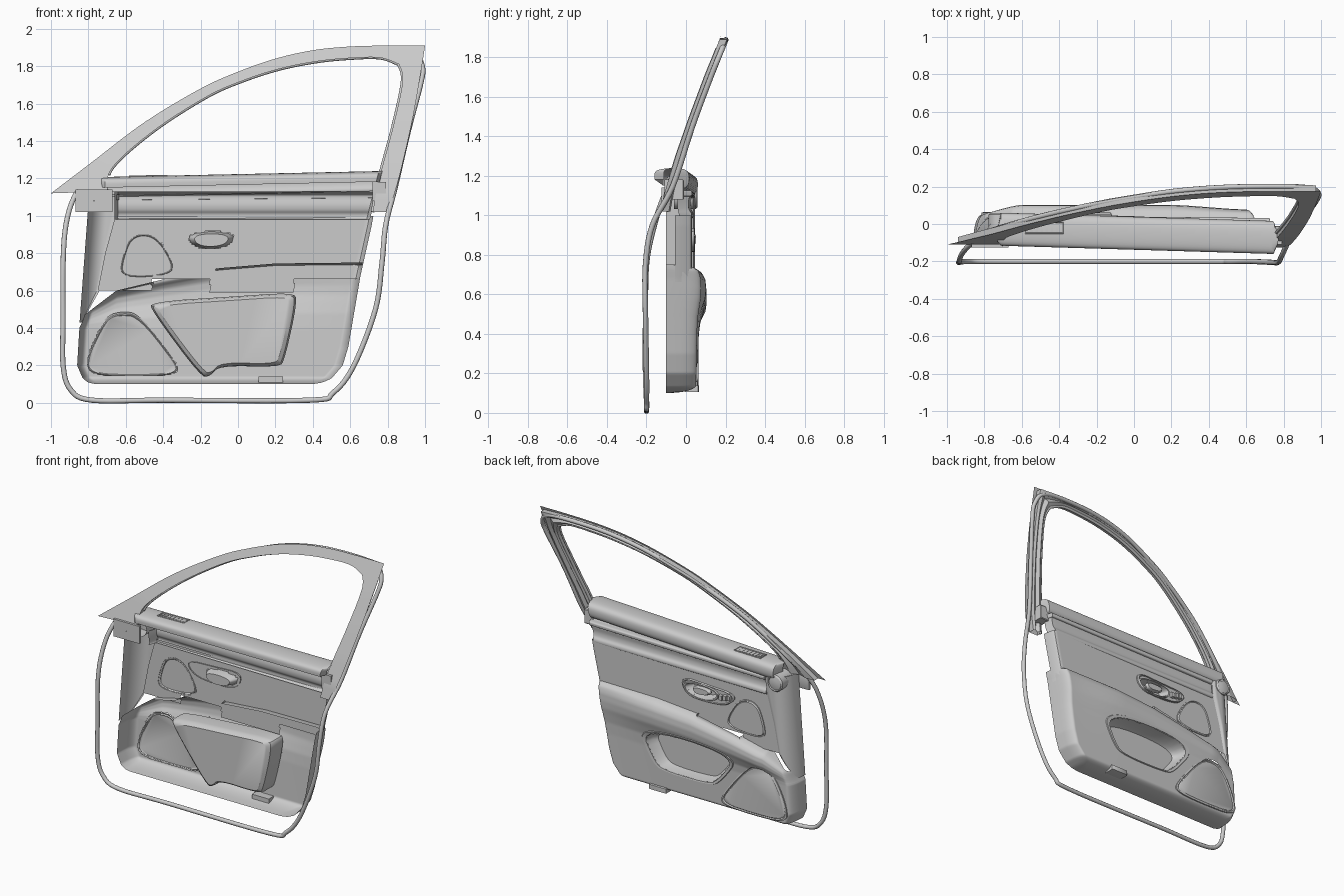
import bpy, bmesh, math
from mathutils import Vector

if "Cube" in bpy.data.objects:
    bpy.data.objects.remove(bpy.data.objects["Cube"])


def interp(table, t):
    if t <= table[0][0]:
        return table[0][1]
    for (a, p), (b, q) in zip(table, table[1:]):
        if t <= b:
            return p + (q - p) * (t - a) / (b - a)
    return table[-1][1]


def smooth(t):
    t = max(0.0, min(1.0, t))
    return t * t * (3 - 2 * t)


def roll(d, r):
    return math.sqrt(max(0.0, 1 - (1 - min(max(d, 0) / r, 1)) ** 2))


def catmull(pts, n=8, closed=False):
    P = [Vector(p) for p in pts]
    m = len(P)
    out = []
    for i in range(m if closed else m - 1):
        g = lambda k: P[k % m] if closed else P[max(0, min(m - 1, k))]
        a, b, c, d = g(i - 1), g(i), g(i + 1), g(i + 2)
        for j in range(n):
            t = j / n
            out.append(0.5 * (2 * b + (c - a) * t + (2 * a - 5 * b + 4 * c - d) * t * t
                              + (3 * b - a - 3 * c + d) * t ** 3))
    return out if closed else out + [P[-1]]


def rounded(pts, k=3):
    for _ in range(k):
        pts = [q for a, b in zip(pts, pts[1:] + pts[:1]) for q in
               ((a[0] * .75 + b[0] * .25, a[1] * .75 + b[1] * .25),
                (a[0] * .25 + b[0] * .75, a[1] * .25 + b[1] * .75))]
    return pts


def scaled(pts, s):
    cx, cz = sum(p[0] for p in pts) / len(pts), sum(p[1] for p in pts) / len(pts)
    return [(cx + (x - cx) * s, cz + (z - cz) * s) for x, z in pts]


def inside(x, z, poly):
    hit = False
    for (a, b), (c, d) in zip(poly, poly[1:] + poly[:1]):
        if (b > z) != (d > z) and x < a + (c - a) * (z - b) / (d - b):
            hit = not hit
    return hit


def make(name, verts, faces, angle=35, recalc=False):
    me = bpy.data.meshes.new(name)
    me.from_pydata([tuple(v) for v in verts], [], faces)
    bm = bmesh.new()
    bm.from_mesh(me)
    if recalc:
        bmesh.ops.recalc_face_normals(bm, faces=bm.faces)
    bmesh.ops.delete(bm, geom=[v for v in bm.verts if not v.link_faces], context='VERTS')
    bm.to_mesh(me)
    bm.free()
    ob = bpy.data.objects.new(name, me)
    bpy.context.collection.objects.link(ob)
    bpy.ops.object.select_all(action='DESELECT')
    ob.select_set(True)
    bpy.context.view_layer.objects.active = ob
    bpy.ops.object.shade_smooth_by_angle(angle=math.radians(angle))
    return ob


def sheet(name, nu, nv, f, skip=None, angle=35):
    V = [Vector(f(i / nu, j / nv)) for j in range(nv + 1) for i in range(nu + 1)]
    F = []
    for j in range(nv):
        for i in range(nu):
            q = [j * (nu + 1) + i, (j + 1) * (nu + 1) + i, (j + 1) * (nu + 1) + i + 1, j * (nu + 1) + i + 1]
            c = sum((V[k] for k in q), Vector()) / 4
            if not (skip and skip(c.x, c.z)):
                F.append(q)
    return make(name, V, F, angle)


def loft(name, rings, cap=True, angle=35):
    n = len(rings[0])
    F = [[r * n + i, r * n + (i + 1) % n, (r + 1) * n + (i + 1) % n, (r + 1) * n + i]
         for r in range(len(rings) - 1) for i in range(n)]
    if cap:
        F.append([(len(rings) - 1) * n + i for i in range(n)])
    return make(name, [v for r in rings for v in r], F, angle, True)


def at(pts, y):
    return [(x, y(x, z) if callable(y) else y, z) for x, z in pts]


def box(name, c, s):
    h = [(-1, -1), (1, -1), (1, 1), (-1, 1)]
    ring = lambda y, k: [(c[0] + a * s[0] / 2 * k, y, c[2] + b * s[2] / 2 * k) for a, b in h]
    y0, y1 = c[1] - s[1] / 2, c[1] + s[1] / 2
    return loft(name, [ring(y0, .02), ring(y0, 1), ring(y1 - .004, 1), ring(y1, .9)])


def tube(name, pts, r, closed=True):
    cu = bpy.data.curves.new(name, 'CURVE')
    cu.dimensions, cu.bevel_depth, cu.bevel_resolution = '3D', r, 3
    sp = cu.splines.new('POLY')
    sp.points.add(len(pts) - 1)
    for p, q in zip(sp.points, pts):
        p.co = (*q, 1)
    sp.use_cyclic_u = closed
    ob = bpy.data.objects.new(name, cu)
    bpy.context.collection.objects.link(ob)
    bpy.ops.object.select_all(action='DESELECT')
    ob.select_set(True)
    bpy.context.view_layer.objects.active = ob
    bpy.ops.object.convert(target='MESH')
    bpy.ops.object.shade_smooth_by_angle(angle=math.radians(50))


# Window frame: outer/inner outline pairs swept with a channel section
def frame_y(z):
    return interp([(1.0, -.13), (1.12, -.11), (1.3, -.055), (1.5, .015), (1.7, .09), (1.91, .175)], z)


top = [(-1, 1.12, -.7, 1.13), (-.79, 1.28, -.67, 1.26), (-.5, 1.5, -.45, 1.455), (-.2, 1.68, -.17, 1.635),
       (0, 1.77, .02, 1.72), (.2, 1.84, .22, 1.785), (.4, 1.885, .42, 1.825), (.6, 1.905, .6, 1.843),
       (.8, 1.91, .76, 1.845), (1, 1.91, .86, 1.81)]
pillar = [(1, 1.91, .86, 1.81), (.975, 1.75, .88, 1.72), (.93, 1.5, .83, 1.48), (.86, 1.2, .755, 1.2), (.805, 1.02, .72, 1.02)]
band = catmull(top) + catmull(pillar)[1:]
section = [(0, 0), (1, 0), (1, .035), (.8, .048), (.6, .03), (.4, .048), (.2, .04), (.2, .003)]


def frame(u, v):
    o = band[round(u * (len(band) - 1))]
    w, dy = section[round(v * 7)]
    x, z = o[0] + (o[2] - o[0]) * w, o[1] + (o[3] - o[1]) * w
    return x, frame_y(z) + dy, z


sheet("window_frame", len(band) - 1, 7, frame, angle=30)
box("mirror_corner_plate", (-.77, -.115, 1.08), (.2, .02, .12))
box("pillar_foot", (.755, -.06, 1.13), (.07, .1, .1))

# Weather seal running all around the door
low_seal = [(-.875, -.11, 1.1), (-.92, -.16, .95), (-.935, -.2, .75), (-.935, -.205, .45), (-.935, -.205, .2), (-.895, -.2, .07),
            (-.78, -.2, .014), (-.4, -.2, .014), (.38, -.2, .014), (.51, -.2, .055), (.62, -.2, .2), (.735, -.205, .5),
            (.77, -.205, .75), (.79, -.17, .95)]
up_seal = [(.84, 1.15), (.91, 1.45), (.98, 1.72), (.985, 1.8), (.95, 1.86), (.85, 1.885), (.6, 1.885), (.4, 1.865),
           (.2, 1.82), (0, 1.745), (-.2, 1.655), (-.5, 1.475), (-.78, 1.23)]
tube("weather_seal", catmull(low_seal + [(x, frame_y(z) + .035, z) for x, z in up_seal], 6, True), .014)
tube("glass_seal", [(p[2], frame_y(p[3]) + .03, p[3]) for p in band[6:]], .01, False)

# Outlines of the openings and grilles
pocket = rounded([(-.45, .53), (-.28, .29), (-.2, .26), (.12, .26), (.2, .3), (.31, .53)])
bin_out = rounded([(-.47, .54), (-.46, .49), (-.2, .14), (-.15, .14), (-.1, .2), (.22, .19), (.25, .23), (.32, .55), (.29, .59), (0, .57)], 2)
woofer = rounded([(-.81, .15), (-.8, .27), (-.71, .45), (-.63, .48), (-.53, .47), (-.33, .22), (-.32, .15), (-.55, .14)])
mid = rounded([(-.63, .68), (-.62, .77), (-.57, .9), (-.44, .9), (-.34, .74), (-.36, .69), (-.5, .67)])
bezel = rounded([(-.42, .92), (-.36, .83), (-.2, .81), (-.02, .82), (.02, .94), (-.2, .93)], 2)
cup = rounded([(-.27, .9), (-.25, .84), (-.15, .82), (-.04, .84), (-.01, .9), (-.14, .92)], 3)

# Lower panel with armrest
right = [(.1, .4), (.108, .45), (.13, .5), (.2, .56), (.3, .59), (.68, .655), (.95, .715), (1.2, .76)]
left = [(.1, -.76), (.108, -.8), (.13, -.83), (.2, -.86), (.45, -.845), (.75, -.82)]
ztop = [(-.86, .44), (-.65, .6), (-.4, .66), (-.1, .72), (.2, .745), (.66, .75)]
bulge = [(.1, 0), (.4, .01), (.48, .018), (.54, .035), (.58, .048), (.63, .053), (.68, .048), (.71, .033), (.73, .01), (.742, -.03), (.75, -.08)]


def low_y(x, z):
    z0 = z if z < .4 else .4 + (z - .4) * .35 / (interp(ztop, x) - .4)
    b = interp(bulge, z0)
    y = .05 + b * smooth((x + .86) / .28) * (1 - .5 * smooth((x - .15) / .5) if b > 0 else 1)
    return max(y, .06) if -.46 < x < -.12 and z0 > .6 else y


def lower(u, v):
    s = .5 - .5 * math.cos(math.pi * u)
    u = .6 * u + .4 * s
    z0 = .1 + .65 * (v ** 1.3)
    xl, xr = interp(left, z0), interp(right, z0)
    x = xl + (xr - xl) * u
    z = z0 if z0 < .4 else .4 + (z0 - .4) * (interp(ztop, x) - .4) / .35
    k = roll(min(u, 1 - u) * (xr - xl), .045) * roll(z0 - .1, .04)
    return x, -.1 + (low_y(x, z) + .1) * k, z


sheet("lower_panel", 150, 70, lower, lambda x, z: inside(x, z, pocket) or inside(x, z, woofer))
loft("door_pocket", [at(scaled(pocket, 1.1), lambda x, z: low_y(x, z) - .002),
                     at(scaled(pocket, 1.08), lambda x, z: low_y(x, z) + .005),
                     at(pocket, lambda x, z: low_y(x, z) + .003), at(scaled(pocket, .95), .01),
                     at(scaled(pocket, .88), -.02)])
loft("pocket_bin", [at(bin_out, .05), at(bin_out, -.04), at(scaled(bin_out, .97), -.07), at(scaled(bin_out, .9), -.085)])


def grille(name, poly, y):
    loft(name, [at(scaled(poly, 1.05), y - .003), at(scaled(poly, 1.05), y + .006), at(poly, y + .008),
                at(scaled(poly, .97), y + .001), at(scaled(poly, .94), y + .005)])


grille("lower_speaker", woofer, .055)
box("courtesy_lamp", (.175, .03, .122), (.13, .07, .035))

# Middle insert with stepped lower edge
edge = [(.43, -.835), (.6, -.74), (.8, -.7), (1.0, -.645), (1.13, -.63)]


def insert(u, v):
    z = .59 + .41 * v
    xl, xr = interp(edge, z) - .01, interp(right, z)
    return xl + (xr - xl) * u, -.055 + .085 * roll((1 - u) * (xr - xl), .03), z


def insert_skip(x, z):
    return z < (.6 if x < -.46 else .66 if x < -.15 or x > .3 else .59) or inside(x, z, cup) or inside(x, z, mid)


sheet("middle_insert", 130, 40, insert, insert_skip)
grille("middle_speaker", mid, .03)

# Inner handle: bezel, cup, lever and seat buttons
loft("handle_bezel", [at(bezel, .022), at(bezel, .04), at(scaled(bezel, .95), .044), at(scaled(bezel, .9), .036)], False)
n = len(cup)
loft("handle_cup", [at(scaled(cup, 1.12), .03), at(scaled(cup, 1.1), .042), at(cup, .042), at(scaled(cup, .9), .01), at(scaled(cup, .75), -.02)])
lever = rounded([(-.22, .895), (-.2, .855), (-.1, .845), (-.07, .875), (-.1, .9)])
loft("handle_lever", [at(lever, .015), at(scaled(lever, 1.05), .03), at(scaled(lever, .85), .045)])
for i in range(3):
    box("seat_button_%d" % i, (-.36 + i * .032, .04, .885 - i * .006), (.024, .02, .035))

# Front side trim and upper strips


def side(u, v):
    z = .43 + .7 * v
    xl, xr = interp([(.43, -.847), (1.13, -.795)], z), interp(edge, z)
    d = u * (xr - xl)
    return xl + d, -.1 + .145 * roll(d, .1) - .01 * smooth((u - .85) / .15), z


sheet("front_side_trim", 20, 40, side)


def strip(name, prof, xl, xr, rise, shift):
    # Sweep a (y, z) profile along the door with rounded-off ends
    m = len(prof) - 1

    def f(u, v):
        y, z = prof[m - round(v * m)]
        x0, x1 = xl, xr + (z - 1.1) * .25
        e = roll(min(u, 1 - u) * (x1 - x0), .02)
        return x0 + (x1 - x0) * u, -.08 + (y + shift * u + .08) * (.4 + .6 * e), z + rise * u
    sheet(name, 80, m, f)


belt = catmull([(-.115, 1.15), (-.11, 1.19), (-.06, 1.205), (.02, 1.205), (.055, 1.185), (.06, 1.14), (.045, 1.11), (.01, 1.1)], 4)
strip("belt_pad", belt, -.73, .745, .032, -.045)
strip("upper_trim", catmull([(-.02, 1.13), (.02, 1.115), (.03, 1.1), (.024, 1.06), (.028, 1.03), (.04, 1.01), (.04, .99), (.02, .98)], 4),
      -.66, .735, 0, -.012)
strip("accent_strip", catmull([(.01, 1.115), (.042, 1.112), (.046, 1.098), (.04, 1.086), (.01, 1.084)], 4), -.65, .74, .012, -.015)

# Defroster vent on the belt and tweeter at the front corner
for i in range(7):
    box("vent_slat_%d" % i, (-.56 + i * .027, -.02, 1.209), (.014, .045, .012))
tube("vent_rim", [(-.58, -.05, 1.211), (-.38, -.05, 1.213), (-.38, .01, 1.213), (-.58, .01, 1.211)], .005)
disc = lambda r: [(-.72 + r * math.cos(a * math.pi / 16), 1.09 + r * math.sin(a * math.pi / 16)) for a in range(32)]
loft("tweeter", [at(disc(.058), -.06), at(disc(.058), .05), at(disc(.05), .058), at(disc(.045), .052), at(disc(.02), .058)])
